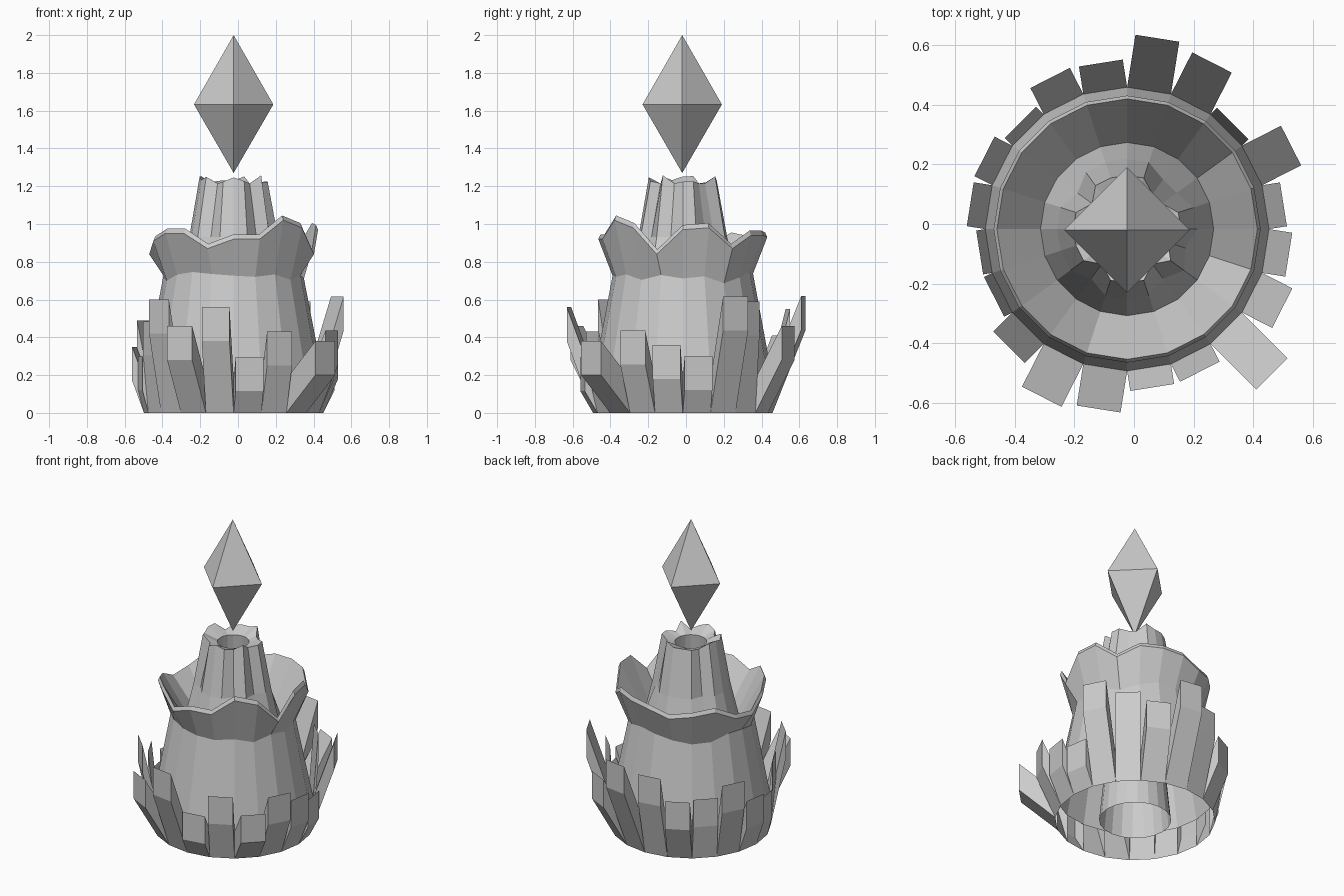
import bpy, bmesh, random
from math import cos, sin, pi, radians
from mathutils import Vector

if "Cube" in bpy.data.objects:
    bpy.data.objects.remove(bpy.data.objects["Cube"])

random.seed(4)
N = 20
CX, CY = -0.023, -0.017
BAND = 0.18           # height of the base band the shards grow from
BASE_R = 0.475

# wavy collar rim heights, counter-clockwise from +x
rim_z = [0.97, 0.98, 0.87, 0.94, 0.94, 0.93, 0.89, 0.91, 0.93, 0.86,
         0.84, 0.91, 0.95, 0.95, 0.87, 0.92, 0.92, 1.02, 0.98, 0.84]
# shard reach (distance from axis) and tip height
reach = [0.53, 0.616, 0.50, 0.626, 0.647, 0.563, 0.568, 0.505, 0.536, 0.532,
         0.50, 0.50, 0.559, 0.63, 0.61, 0.537, 0.536, 0.686, 0.583, 0.548]
tip_z = [0.30, 0.615, 0.59, 0.46, 0.62, 0.55, 0.41, 0.40, 0.49, 0.35,
         0.30, 0.485, 0.60, 0.46, 0.56, 0.295, 0.43, 0.38, 0.435, 0.36]
# columns where the chimney is pinched into grooves
grooves = {2, 3, 8, 13, 17, 19}


def make_object(name, bm):
    bmesh.ops.recalc_face_normals(bm, faces=bm.faces)
    me = bpy.data.meshes.new(name)
    bm.to_mesh(me)
    bm.free()
    ob = bpy.data.objects.new(name, me)
    bpy.context.collection.objects.link(ob)
    return ob


def point(r, i, z):
    a = 2 * pi * i / N
    return Vector((CX + r * cos(a), CY + r * sin(a), z))


# Body: one lathed skin running up the outside, over the collar,
# up the chimney and back down the inner tube
bm = bmesh.new()
columns = []
for i in range(N):
    g = i in grooves
    crease = 0.72 + random.uniform(-0.03, 0.03) + 0.15 * (rim_z[i] - 0.92)
    crown = 1.215 if g else 1.24 + random.uniform(-0.02, 0.02)
    profile = [
        (BASE_R, 0), (BASE_R, BAND),
        (0.372, crease),
        (0.447, rim_z[i]), (0.436, rim_z[i] + 0.025),
        (0.29, 0.70),
        (0.205 if g else 0.235, 0.93),
        (0.145 if g else 0.18, crown),
        (0.095, 1.20),
        (0.214, 0),
    ]
    columns.append([bm.verts.new(point(r, i, z)) for r, z in profile])
for i in range(N):
    a, b = columns[i], columns[(i + 1) % N]
    for j in range(1, len(a) - 1):       # the base band is replaced by shards
        bm.faces.new((a[j], b[j], b[j + 1], a[j + 1]))

    # Shard: the base band face pushed outward and up
    ang = radians(9 + 18 * i)
    out = reach[i] - BASE_R * cos(pi / N)
    move = Vector((out * cos(ang), out * sin(ang), tip_z[i] - BAND))
    inner = [a[0], b[0], b[1], a[1]]
    outer = [bm.verts.new(v.co + move) for v in inner]
    bm.faces.new(outer)
    for k in range(4):
        n = (k + 1) % 4
        bm.faces.new((inner[k], inner[n], outer[n], outer[k]))
make_object("rock_spire", bm)

# Floating crystal: stretched octahedron
bm = bmesh.new()
ring = [bm.verts.new((CX + 0.21 * cos(k * pi / 2), CY - 0.003 + 0.21 * sin(k * pi / 2), 1.633))
        for k in range(4)]
top = bm.verts.new((CX, CY - 0.003, 2.0))
bottom = bm.verts.new((CX, CY - 0.003, 1.27))
for k in range(4):
    bm.faces.new((ring[k], ring[(k + 1) % 4], top))
    bm.faces.new((ring[(k + 1) % 4], ring[k], bottom))
make_object("floating_crystal", bm)
